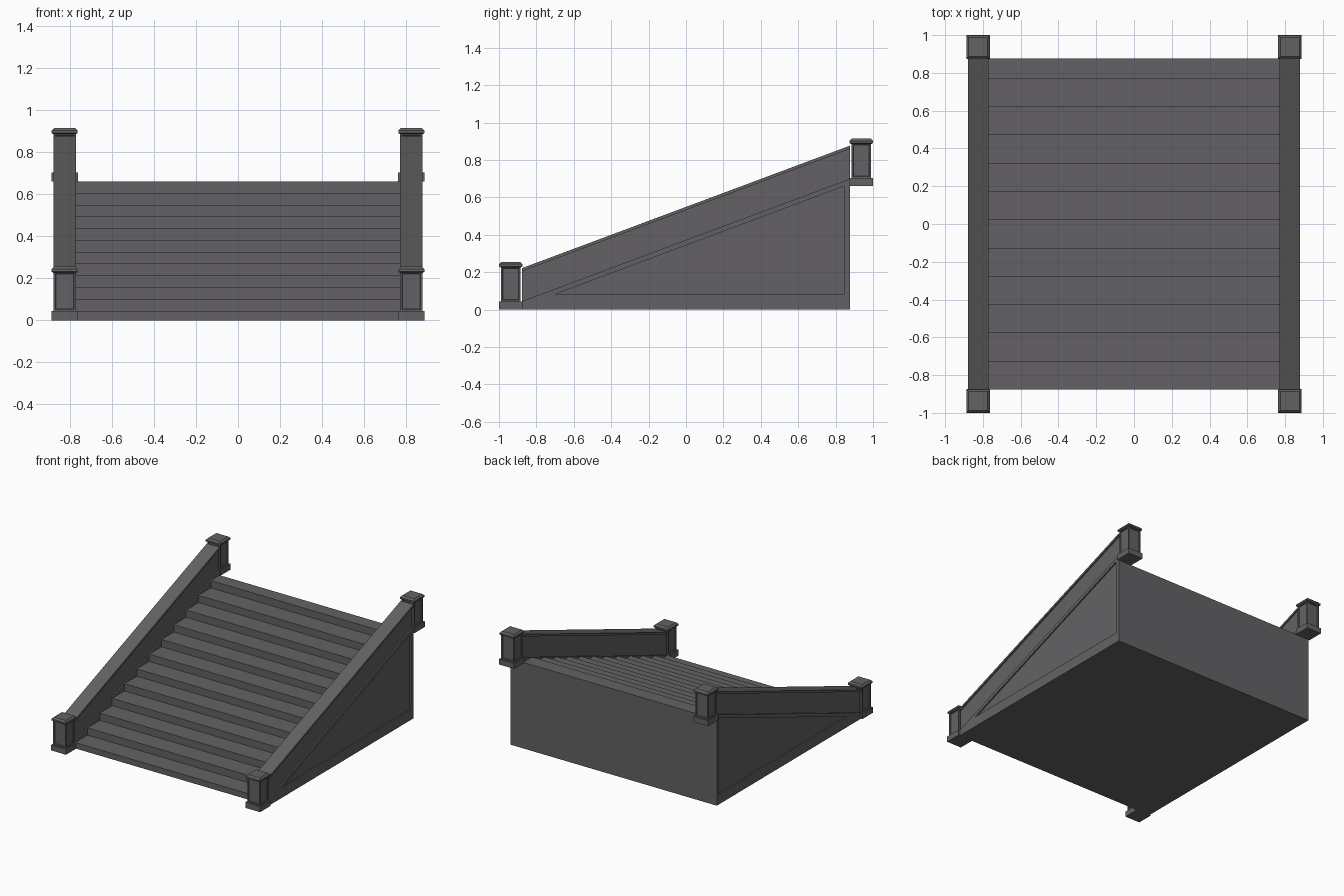
import bpy, bmesh

if "Cube" in bpy.data.objects:
    bpy.data.objects.remove(bpy.data.objects["Cube"])

stone = bpy.data.materials.new("dark_grey_stone")
stone.diffuse_color = (0.125, 0.121, 0.127, 1)
stone.use_nodes = True
stone.node_tree.nodes["Principled BSDF"].inputs["Base Color"].default_value = stone.diffuse_color


def loft(name, rings, panel=None):
    """Skin a stack of equal-length rings and cap both ends; panel = (margin, depth) recesses sides."""
    bm = bmesh.new()
    loops = [[bm.verts.new(p) for p in r] for r in rings]
    n = len(loops[0])
    for a, b in zip(loops, loops[1:]):
        for i in range(n):
            j = (i + 1) % n
            bm.faces.new((a[i], a[j], b[j], b[i]))
    bm.faces.new(loops[0][::-1])
    bm.faces.new(loops[-1])
    bmesh.ops.recalc_face_normals(bm, faces=bm.faces)
    if panel:
        sides = [f for f in bm.faces if abs(f.normal.z) < 0.1]
        bmesh.ops.inset_individual(bm, faces=sides, thickness=panel[0], depth=0)
        bmesh.ops.inset_individual(bm, faces=sides, thickness=0.003, depth=-panel[1])
    me = bpy.data.meshes.new(name)
    bm.to_mesh(me)
    bm.free()
    me.materials.append(stone)
    ob = bpy.data.objects.new(name, me)
    bpy.context.collection.objects.link(ob)
    return ob


def along_x(profile, x):
    return [(x, y, z) for y, z in profile]


def square(cx, cy, h, z):
    return [(cx - h, cy - h, z), (cx + h, cy - h, z), (cx + h, cy + h, z), (cx - h, cy + h, z)]


# Solid flight of twelve steps
steps, run, rise, first = 12, 0.1497, 0.056, 0.045
front, back = -0.877, 0.877
profile = [(back, 0), (front, 0)]
for i in range(steps):
    y, z = front + i * run, first + i * rise
    profile.append((y, z))
    profile.append((y + run if i < steps - 1 else back, z))
loft("stair_flight", [along_x(profile, -0.78), along_x(profile, 0.78)])


def sloped(z0, z1):
    """Sloping strip between two heights given at the front end."""
    up = 0.655
    return [(front, z0), (back, z0 + up), (back, z1 + up), (front, z1)]


for s, side in ((-1, "left"), (1, "right")):
    # Side base with recessed triangular panel
    outer = [(front, 0), (back, 0), (back, 0.70), (front, 0.045)]
    inner = [(-0.705, 0.08), (0.848, 0.08), (0.848, 0.661), (-0.70, 0.082)]
    loft(side + "_base", [along_x(outer, s * 0.77), along_x(outer, s * 0.876),
                          along_x(inner, s * 0.876), along_x(inner, s * 0.866)])
    # Parapet wall and its coping
    loft(side + "_parapet", [along_x(sloped(0.03, 0.21), s * 0.779),
                             along_x(sloped(0.03, 0.21), s * 0.867)])
    loft(side + "_coping", [along_x(sloped(0.205, 0.222), s * 0.77),
                            along_x(sloped(0.205, 0.222), s * 0.878)])
    # Newel posts: plinth, panelled shaft, stepped cap
    for cy, z, end in ((-0.937, 0, "front"), (0.937, 0.66, "back")):
        cx = s * 0.825
        name = f"{side}_{end}_post"
        loft(name + "_plinth", [square(cx, cy, 0.063, z), square(cx, cy, 0.063, z + 0.043)])
        loft(name + "_shaft", [square(cx, cy, 0.053, z + 0.043), square(cx, cy, 0.053, z + 0.231)],
             panel=(0.013, 0.006))
        loft(name + "_cap", [square(cx, cy, 0.055, z + 0.226), square(cx, cy, 0.062, z + 0.231),
                             square(cx, cy, 0.062, z + 0.243), square(cx, cy, 0.050, z + 0.255)])
